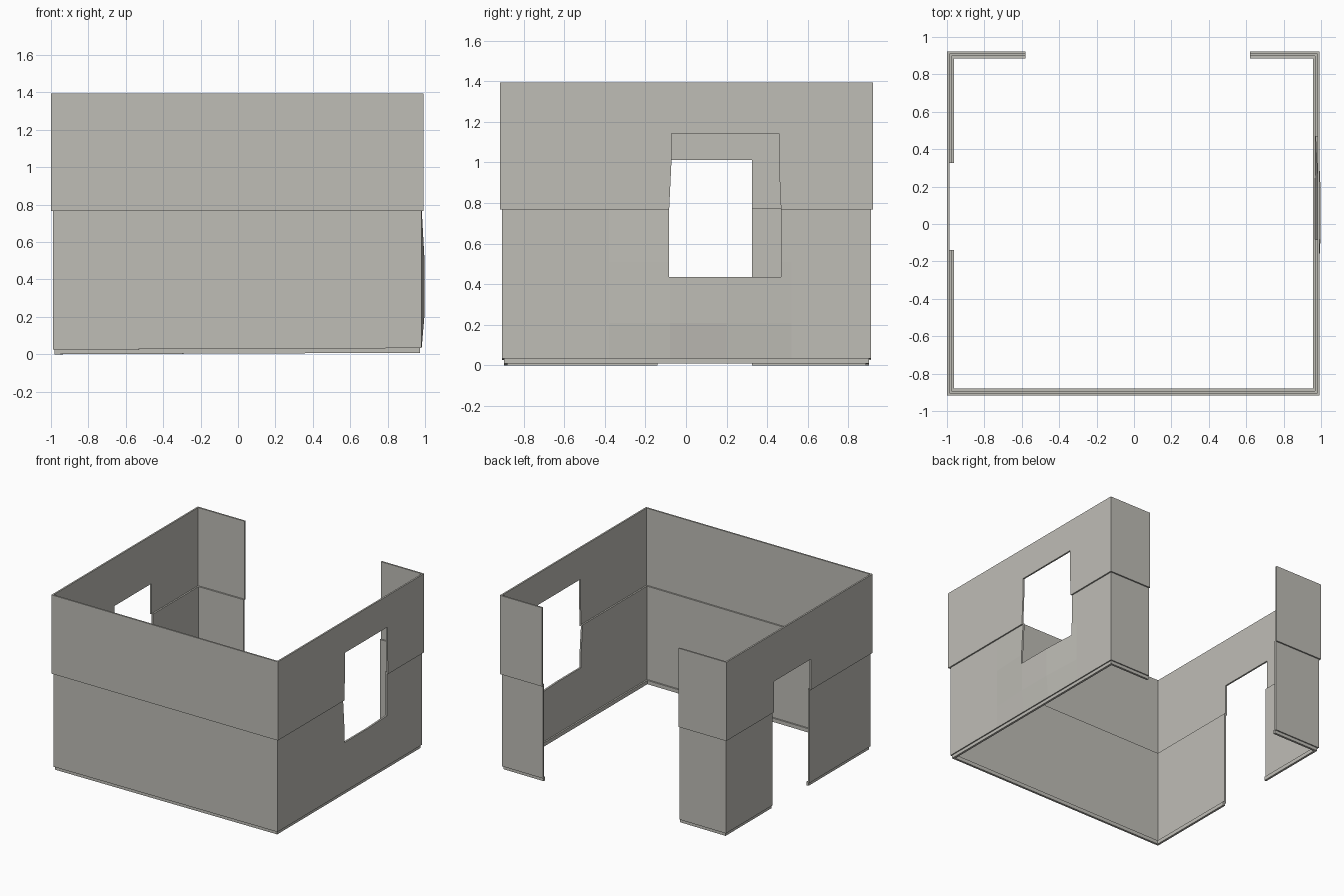
import bpy
import bmesh
import math

cube = bpy.data.objects.get("Cube")
if cube:
    bpy.data.objects.remove(cube, do_unlink=True)

grey = bpy.data.materials.new("warm grey")
grey.use_nodes = True
colour = (0.52, 0.51, 0.47, 1)
grey.diffuse_color = colour
grey.node_tree.nodes["Principled BSDF"].inputs["Base Color"].default_value = colour

LEFT, RIGHT, BACK, FRONT = 0.993, -1.0, 0.922, -0.917

# Wall plan: from one back stub round the front to the other
PLAN = [(0.62, BACK), (LEFT, BACK), (LEFT, 0.52), (LEFT, 0.2), (LEFT, -0.08),
        (LEFT, -0.38), (LEFT, FRONT), (RIGHT, FRONT), (RIGHT, BACK), (-0.58, BACK)]


def finish(name, bm):
    bmesh.ops.recalc_face_normals(bm, faces=bm.faces)
    mesh = bpy.data.meshes.new(name)
    bm.to_mesh(mesh)
    bm.free()
    mesh.materials.append(grey)
    obj = bpy.data.objects.new(name, mesh)
    bpy.context.collection.objects.link(obj)
    return obj


def course(name, outer, inner, rows, tilt, bulge=0):
    """One band of wall, set in from the plan, with rows of vertices up it."""
    bm = bmesh.new()

    def ring(depth, x, y):
        column = []
        for i, z in enumerate(rows):
            px = x - math.copysign(depth, x) if abs(x) > 0.9 else x
            py = y - math.copysign(depth, y) if abs(y) > 0.9 else y
            if x == LEFT and -0.2 < y < 0.4 and 0 < i < len(rows) - 1:
                px += bulge
            column.append(bm.verts.new((px, py, z + tilt * (1 + x) * (i < len(rows) - 1 or tilt < 0.005))))
        return column

    # Each station is a closed loop: up the outside, down the inside
    loops = [ring(outer, x, y) + ring(inner, x, y)[::-1] for x, y in PLAN]
    n = len(rows) * 2
    for a, b in zip(loops, loops[1:]):
        for i in range(n):
            j = (i + 1) % n
            bm.faces.new((a[i], a[j], b[j], b[i]))
    bm.faces.new(loops[0])
    bm.faces.new(loops[-1])
    return finish(name, bm)


def cutter(name, profile, x0, x1):
    """A prism along x that cuts an opening through a side wall."""
    bm = bmesh.new()
    face = bm.faces.new([bm.verts.new((x0, y, z)) for y, z in profile])
    out = bmesh.ops.extrude_face_region(bm, geom=[face])["geom"]
    bmesh.ops.translate(bm, vec=(x1 - x0, 0, 0),
                        verts=[v for v in out if isinstance(v, bmesh.types.BMVert)])
    obj = finish(name, bm)
    obj.hide_render = True
    return obj


# Three overlapping bands, each stepped inwards below the next
walls = [
    course("upper_wall", 0, 0.013, [0.767, 1.393], 0.0),
    course("lower_wall", 0.011, 0.025, [0.025, 0.2, 0.5, 0.772], 0.004, 0.015),
    course("base_strip", 0.02, 0.037, [0.0, 0.018, 0.03], 0.004),
]

# Side openings
window = cutter("window_cutter", [
    (-0.083, 0.435), (0.468, 0.435), (0.468, 0.77), (0.458, 1.0),
    (0.458, 1.143), (-0.072, 1.143), (-0.072, 1.0), (-0.083, 0.77)], 0.8, 1.2)
door = cutter("door_cutter", [
    (-0.14, -0.1), (0.325, -0.1), (0.325, 1.012), (-0.14, 1.012)], -1.2, -0.8)

for wall in walls:
    bpy.context.view_layer.objects.active = wall
    for tool in (window, door):
        if tool == window and wall.name == "base_strip":
            continue
        mod = wall.modifiers.new("opening", 'BOOLEAN')
        mod.operation = 'DIFFERENCE'
        mod.solver = 'EXACT'
        mod.object = tool
        bpy.ops.object.modifier_apply(modifier=mod.name)

for tool in (window, door):
    bpy.data.objects.remove(tool, do_unlink=True)
